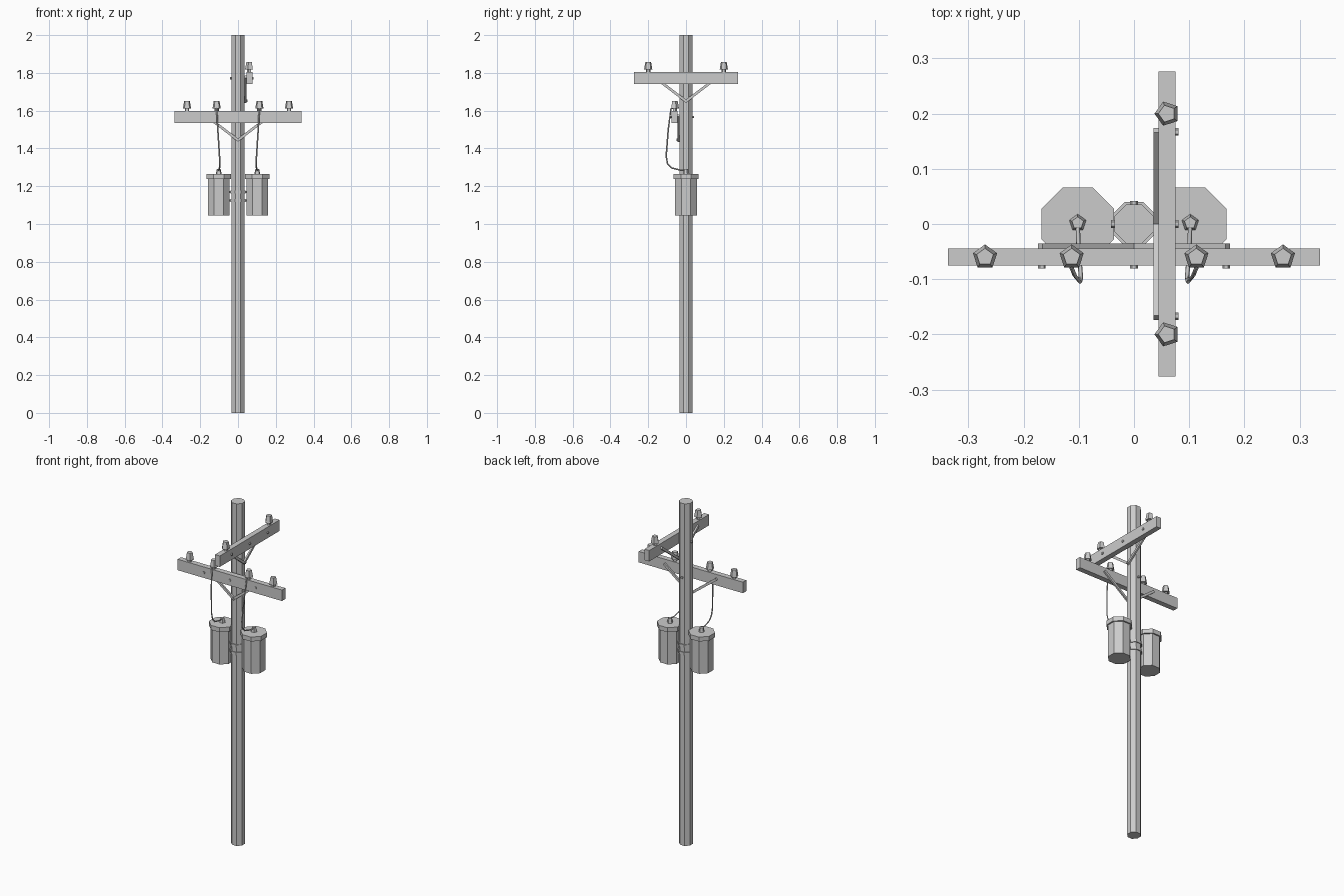
import bpy, math
from mathutils import Vector, Matrix

cube = bpy.data.objects.get("Cube")
if cube:
    bpy.data.objects.remove(cube, do_unlink=True)

grey = bpy.data.materials.new("plain grey")
grey.use_nodes = True
COLOUR = (0.6, 0.6, 0.6, 1)
grey.diffuse_color = COLOUR
grey.node_tree.nodes["Principled BSDF"].inputs["Base Color"].default_value = COLOUR


def add(name, verts, faces, matrix=Matrix()):
    mesh = bpy.data.meshes.new(name)
    mesh.from_pydata([matrix @ Vector(v) for v in verts], [], faces)
    mesh.materials.append(grey)
    obj = bpy.data.objects.new(name, mesh)
    bpy.context.collection.objects.link(obj)
    return obj


def lathe(name, profile, sides, matrix=Matrix(), turn=0.0):
    """Faceted solid from (radius, height) pairs, capped at both ends."""
    verts, faces = [], []
    for r, z in profile:
        for i in range(sides):
            a = turn + math.tau * i / sides
            verts.append((r * math.cos(a), r * math.sin(a), z))
    for k in range(len(profile) - 1):
        for i in range(sides):
            j = (i + 1) % sides
            a, b = k * sides, (k + 1) * sides
            faces.append((a + i, a + j, b + j, b + i))
    faces.append(tuple(reversed(range(sides))))
    faces.append(tuple(range(len(verts) - sides, len(verts))))
    return add(name, verts, faces, matrix)


def octagon(name, profile, x=0, y=0):
    """Eight-sided solid with flats facing the axes; radii are half widths."""
    k = 1 / math.cos(math.pi / 8)
    return lathe(name, [(r * k, z) for r, z in profile], 8,
                 Matrix.Translation((x, y, 0)), math.pi / 8)


def box(name, size, matrix):
    verts = [(x * size[0] / 2, y * size[1] / 2, z * size[2] / 2)
             for x in (-1, 1) for y in (-1, 1) for z in (-1, 1)]
    faces = [(0, 1, 3, 2), (4, 6, 7, 5), (0, 4, 5, 1),
             (2, 3, 7, 6), (0, 2, 6, 4), (1, 5, 7, 3)]
    return add(name, verts, faces, matrix)


def bolt(name, matrix, y, z, x):
    turn = Matrix.Translation((x, y, z)) @ Matrix.Rotation(math.pi / 2, 4, 'X')
    lathe(name, [(0.007, -0.004), (0.007, 0.004)], 6, matrix @ turn)


def crossarm(prefix, half, z, pins, matrix):
    """Arm along local x on the -y side of the pole, with braces and fittings."""
    T = Matrix.Translation
    box(prefix + "_crossarm", (2 * half, 0.031, 0.064), matrix @ T((0, -0.06, z)))
    for s in (-1, 1):
        # Flat brace from the arm down to the pole
        top, low = Vector((s * 0.165, -0.04, z + 0.004)), Vector((0, -0.04, z - 0.122))
        d = top - low
        tilt = Matrix.Rotation(-math.atan2(d.z, d.x), 4, 'Y')
        box(prefix + "_brace", (d.length + 0.012, 0.01, 0.014),
            matrix @ T((top + low) / 2) @ tilt)
        bolt(prefix + "_brace_bolt", matrix, -0.077, z, s * 0.167)
    bolt(prefix + "_centre_bolt", matrix, -0.077, z, 0)
    bolt(prefix + "_rear_bolt", matrix, 0.038, z, 0)
    bolt(prefix + "_brace_foot_bolt", matrix, -0.046, z - 0.12, 0)
    for x in pins:
        lathe(prefix + "_insulator",
              [(0.012, 0), (0.012, 0.013), (0.023, 0.013), (0.016, 0.053)],
              5, matrix @ T((x, -0.06, z + 0.032)), math.pi / 2)


# Pole
octagon("pole", [(0.035, 0), (0.035, 2)])

# Lower arm faces the front, upper arm faces the left
crossarm("lower", 0.337, 1.566, (-0.27, -0.113, 0.113, 0.27), Matrix())
crossarm("upper", 0.276, 1.772, (-0.2, 0.2), Matrix.Rotation(math.pi / 2, 4, 'Z'))

# Clamp bands round the pole
for z in (1.125, 1.17):
    octagon("clamp_band", [(0.04, z - 0.008), (0.04, z + 0.008)])

for s in (-1, 1):
    # Transformer tank, lid and bushing
    cx = s * 0.102
    octagon("transformer_tank", [(0.058, 1.045), (0.058, 1.24)], cx)
    octagon("transformer_lid", [(0.066, 1.238), (0.066, 1.264)], cx)
    lathe("bushing", [(0.016, 1.264), (0.011, 1.29)], 5,
          Matrix.Translation((cx, 0.002, 0)), math.pi / 2)
    for z in (1.125, 1.17):
        box("tank_bracket", (0.02, 0.03, 0.012), Matrix.Translation((s * 0.043, 0, z)))

    # Drop wire from insulator to bushing
    path = [(0.113, -0.06, 1.615), (0.113, -0.08, 1.61), (0.107, -0.094, 1.5),
            (0.098, -0.105, 1.36), (0.096, -0.098, 1.32), (0.098, -0.075, 1.297),
            (0.101, -0.03, 1.285), (0.102, 0.002, 1.284)]
    curve = bpy.data.curves.new("drop_wire", 'CURVE')
    curve.dimensions = '3D'
    curve.bevel_depth = 0.004
    curve.bevel_resolution = 0
    curve.use_fill_caps = True
    spline = curve.splines.new('POLY')
    spline.points.add(len(path) - 1)
    for p, (x, y, z) in zip(spline.points, path):
        p.co = (s * x, y, z, 1)
    curve.materials.append(grey)
    bpy.context.collection.objects.link(bpy.data.objects.new("drop_wire", curve))
